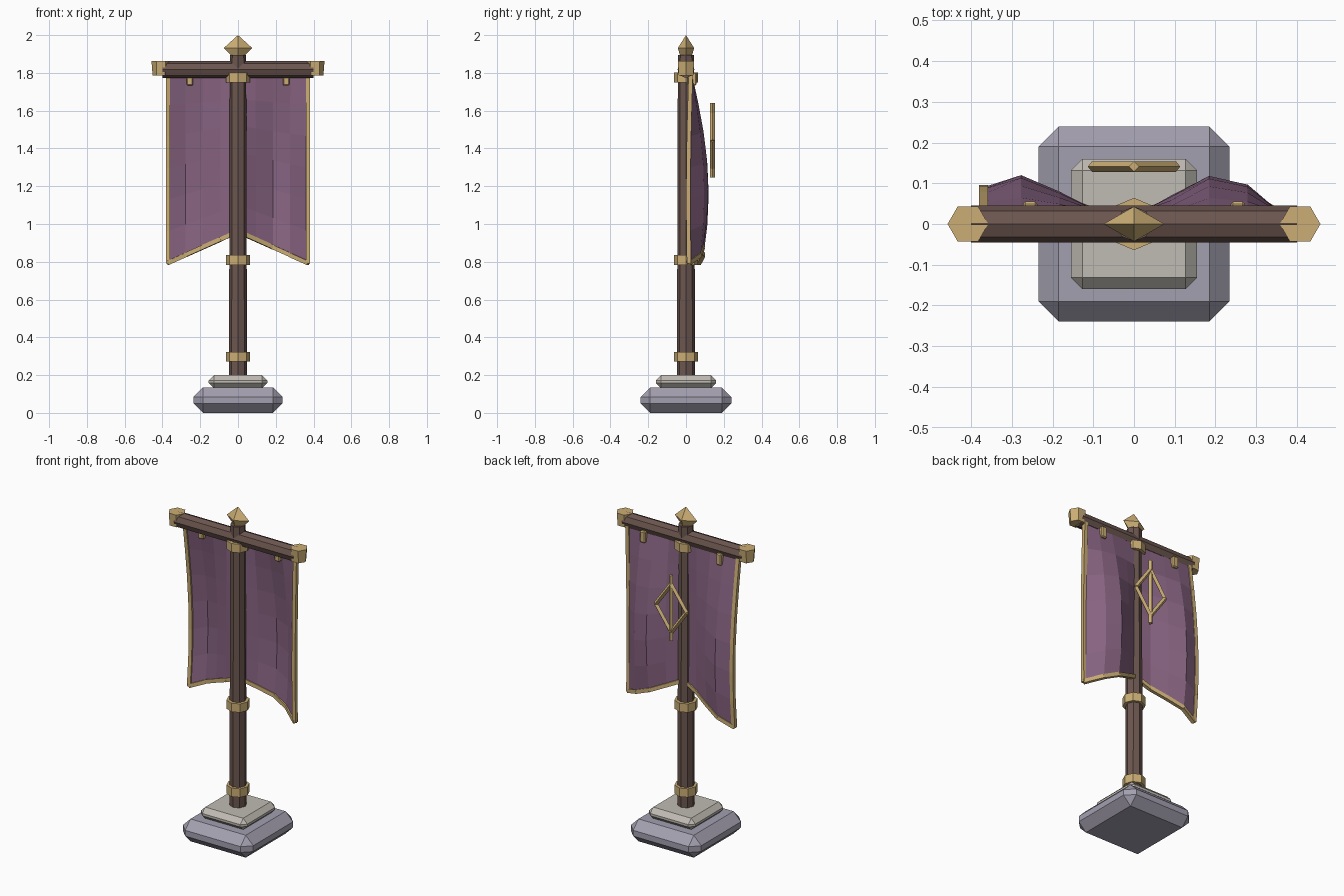
import bpy, bmesh, math
from mathutils import Vector, Matrix

if "Cube" in bpy.data.objects:
    bpy.data.objects.remove(bpy.data.objects["Cube"])


def material(name, r, g, b):
    lin = [((c / 255 + 0.055) / 1.055) ** 2.4 for c in (r, g, b)]
    m = bpy.data.materials.new(name)
    m.diffuse_color = (*lin, 1)
    m.use_nodes = True
    m.node_tree.nodes["Principled BSDF"].inputs["Base Color"].default_value = m.diffuse_color
    return m


STONE = material("grey_stone", 164, 160, 176)
PLATE = material("pale_stone", 192, 187, 179)
WOOD = material("dark_wood", 108, 86, 79)
GOLD = material("brass", 203, 174, 117)
CLOTH = material("purple_cloth", 136, 100, 130)


def finish(name, bm, mat):
    bmesh.ops.recalc_face_normals(bm, faces=bm.faces)
    me = bpy.data.meshes.new(name)
    bm.to_mesh(me)
    bm.free()
    me.materials.append(mat)
    ob = bpy.data.objects.new(name, me)
    bpy.context.collection.objects.link(ob)
    return ob


def block(name, size, z, bevel, mat, x=0, y=0):
    bm = bmesh.new()
    bmesh.ops.create_cube(bm, size=1, matrix=Matrix.Translation((x, y, z)) @ Matrix.Diagonal((*size, 1)))
    if bevel:
        bmesh.ops.bevel(bm, geom=bm.edges[:], offset=bevel, segments=1, affect='EDGES')
    return finish(name, bm, mat)


def add_bar(bm, a, b, r1, r2=None, sides=8, roll=0):
    """Add a straight faceted bar from a to b."""
    a, b = Vector(a), Vector(b)
    d = b - a
    rot = Matrix() if d.x == d.y == 0 else d.to_track_quat('Z', 'Y').to_matrix().to_4x4()
    mat = Matrix.Translation((a + b) / 2) @ rot @ Matrix.Rotation(roll, 4, 'Z')
    bmesh.ops.create_cone(bm, cap_ends=True, segments=sides, radius1=r1,
                          radius2=r1 if r2 is None else r2, depth=d.length, matrix=mat)


def bar(name, a, b, r1, mat, r2=None, sides=8):
    bm = bmesh.new()
    add_bar(bm, a, b, r1, r2, sides)
    return finish(name, bm, mat)


# Stepped stone base
block("base", (0.47, 0.48, 0.135), 0.0675, 0.05, STONE)
block("base_plate", (0.31, 0.32, 0.07), 0.165, 0.028, PLATE)

# Pole, crossbar and brass collars
bar("pole", (0, 0, 0.19), (0, 0, 1.895), 0.048, WOOD, 0.043)
bar("crossbar", (-0.4, 0, 1.818), (0.4, 0, 1.818), 0.045, WOOD)
for i, z in enumerate((0.297, 0.81, 1.775)):
    bar(f"collar_{i}", (0, 0, z - 0.026), (0, 0, z + 0.026), 0.064, GOLD)

# Crossbar end caps and cloth tabs
for side, s in (("left", -1), ("right", 1)):
    bm = bmesh.new()
    bmesh.ops.create_cone(bm, cap_ends=True, segments=6, radius1=0.044, radius2=0.05, depth=0.076,
                          matrix=Matrix.Translation((s * 0.408, 0, 1.824))
                          @ Matrix.Rotation(math.pi / 3, 4, 'Z'))
    # put the hexagon points on the x axis
    pts_on_x = any(abs(v.co.y) < 1e-4 for v in bm.verts)
    if not pts_on_x:
        bmesh.ops.rotate(bm, verts=bm.verts, cent=(s * 0.408, 0, 1.824),
                         matrix=Matrix.Rotation(math.pi / 6, 3, 'Z'))
    finish(f"end_cap_{side}", bm, GOLD)
    block(f"tab_{side}", (0.036, 0.05, 0.07), 1.768, 0.006, GOLD, x=s * 0.255, y=0.03)

# Finial: flattened four-sided spike
bm = bmesh.new()
low, mid = [], []
for sx, sy in ((1, 0), (0, 1), (-1, 0), (0, -1)):
    low.append(bm.verts.new((sx * 0.03, sy * 0.03, 1.885)))
    mid.append(bm.verts.new((sx * 0.075, sy * 0.043, 1.932)))
tip = bm.verts.new((0, 0, 2.0))
bm.faces.new(low)
for i in range(4):
    j = (i + 1) % 4
    bm.faces.new((low[i], low[j], mid[j], mid[i]))
    bm.faces.new((mid[i], mid[j], tip))
finish("finial", bm, GOLD)

# Swallow-tailed cloth, folded across and billowing down
FOLDS = (0.085, 0.115, 0.075, 0.028, 0.012, 0.065, 0.113, 0.092, 0.012)
COLS, ROWS, HALF = 8, 6, 0.37


def cloth_point(c, r):
    x = -HALF + 2 * HALF * c / COLS
    t = r / ROWS
    bottom = 0.795 + 0.165 * (1 - abs(x) / HALF)
    y = 0.025 + (FOLDS[c] - 0.025) * math.sin(math.pi * 0.75 * t)
    return Vector((x, y, 1.80 + (bottom - 1.80) * t))


bm = bmesh.new()
grid = [[bm.verts.new(cloth_point(c, r)) for c in range(COLS + 1)] for r in range(ROWS + 1)]
for r in range(ROWS):
    for c in range(COLS):
        bm.faces.new((grid[r][c], grid[r][c + 1], grid[r + 1][c + 1], grid[r + 1][c]))
banner = finish("banner_cloth", bm, CLOTH)
solid = banner.modifiers.new("thickness", 'SOLIDIFY')
solid.thickness = 0.01
solid.offset = 0

# Brass hem along the sides and the notched bottom
path = [cloth_point(0, r) for r in range(ROWS + 1)]
path += [cloth_point(c, ROWS) for c in range(1, COLS + 1)]
path += [cloth_point(COLS, r) for r in range(ROWS - 1, -1, -1)]
bm = bmesh.new()
for a, b in zip(path, path[1:]):
    ext = (b - a).normalized() * 0.004
    add_bar(bm, a - ext, b + ext, 0.016, sides=4, roll=math.pi / 4)
finish("hem", bm, GOLD)

# Diamond emblem with a vertical bar, standing off the back
bm = bmesh.new()
Y, Z = 0.141, 1.44
add_bar(bm, (0, Y, 1.245), (0, Y, 1.64), 0.013, sides=4)
corners = [(0.103, Y, Z), (0, Y, Z + 0.145), (-0.103, Y, Z), (0, Y, Z - 0.145)]
for i in range(4):
    add_bar(bm, corners[i], corners[(i + 1) % 4], 0.013, sides=4)
finish("emblem", bm, GOLD)
